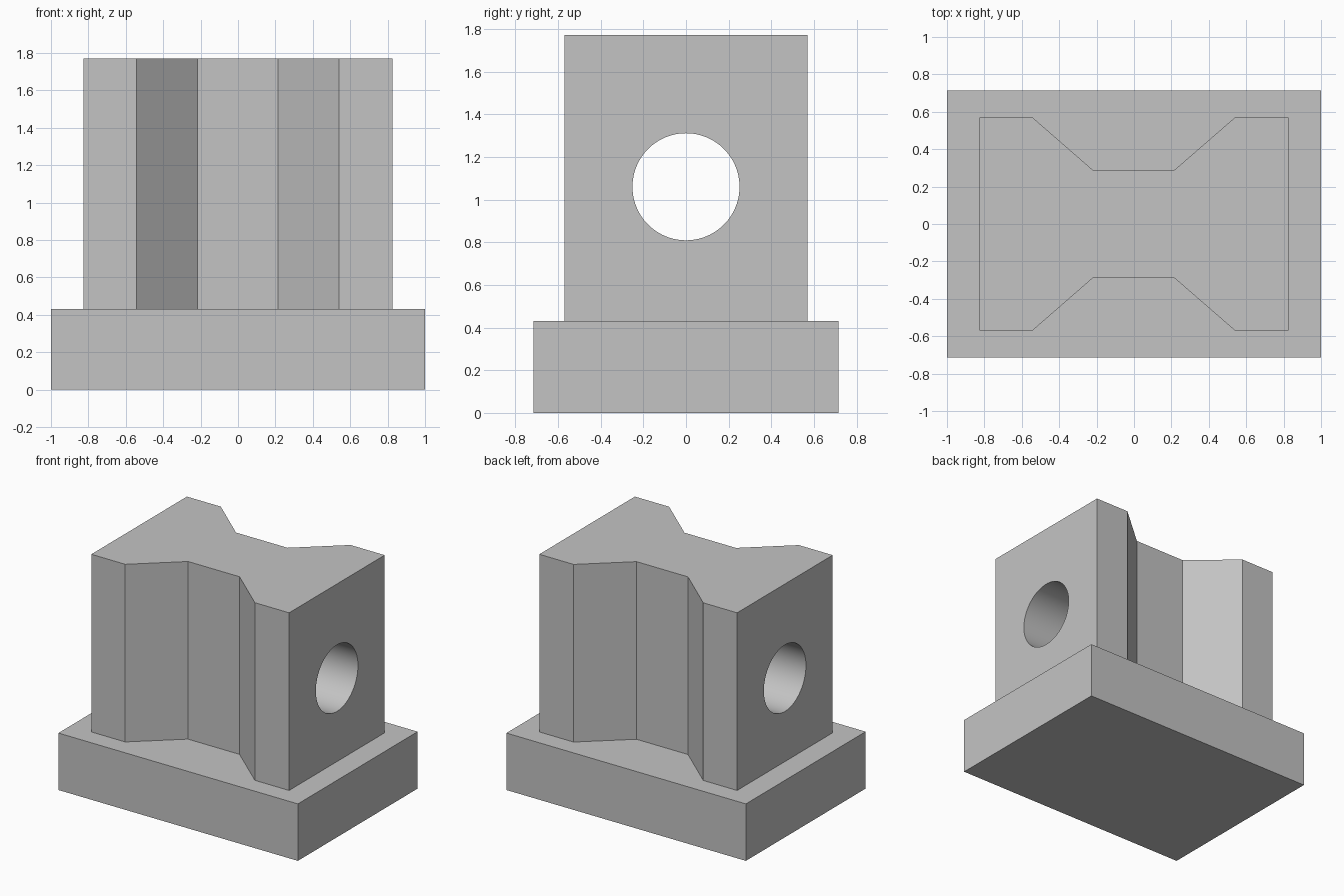
import bpy, bmesh, math
from mathutils import Matrix

if "Cube" in bpy.data.objects:
    bpy.data.objects.remove(bpy.data.objects["Cube"])

grey = bpy.data.materials.new("light_grey")
grey.diffuse_color = (0.55, 0.55, 0.55, 1)
grey.use_nodes = True
grey.node_tree.nodes["Principled BSDF"].inputs["Base Color"].default_value = grey.diffuse_color


def finish(name, bm):
    bmesh.ops.recalc_face_normals(bm, faces=bm.faces)
    mesh = bpy.data.meshes.new(name)
    bm.to_mesh(mesh)
    bm.free()
    mesh.materials.append(grey)
    obj = bpy.data.objects.new(name, mesh)
    bpy.context.collection.objects.link(obj)
    return obj


def prism(name, outline, z0, z1):
    bm = bmesh.new()
    face = bm.faces.new([bm.verts.new((x, y, z0)) for x, y in outline])
    top = bmesh.ops.extrude_face_region(bm, geom=[face])["geom"]
    verts = [v for v in top if isinstance(v, bmesh.types.BMVert)]
    bmesh.ops.translate(bm, verts=verts, vec=(0, 0, z1 - z0))
    return finish(name, bm)


def boolean(target, tool, operation):
    mod = target.modifiers.new(operation.lower(), 'BOOLEAN')
    mod.operation, mod.solver, mod.object = operation, 'EXACT', tool
    bpy.context.view_layer.objects.active = target
    bpy.ops.object.modifier_apply(modifier=mod.name)
    bpy.data.objects.remove(tool)


# Rectangular base
block = prism("bearing_block", [(-1, -0.714), (1, -0.714), (1, 0.714), (-1, 0.714)], 0, 0.43)

# Waisted upright, one half of the outline mirrored front to back, sunk into the base
half = [(-0.826, -0.57), (-0.543, -0.57), (-0.217, -0.286),
        (0.213, -0.286), (0.54, -0.57), (0.826, -0.57)]
body = prism("waisted_body", half + [(x, -y) for x, y in reversed(half)], 0.2, 1.771)
boolean(block, body, 'UNION')

# Round bore along x
bm = bmesh.new()
bmesh.ops.create_cone(bm, cap_ends=True, segments=96, radius1=0.251, radius2=0.251, depth=2.4,
                      matrix=Matrix.Translation((0, 0, 1.06)) @ Matrix.Rotation(math.pi / 2, 4, 'Y'))
boolean(block, finish("bore_cutter", bm), 'DIFFERENCE')

# Smooth bore wall, crisp edges elsewhere
block.select_set(True)
bpy.context.view_layer.objects.active = block
bpy.ops.object.shade_smooth_by_angle(angle=math.radians(25))
